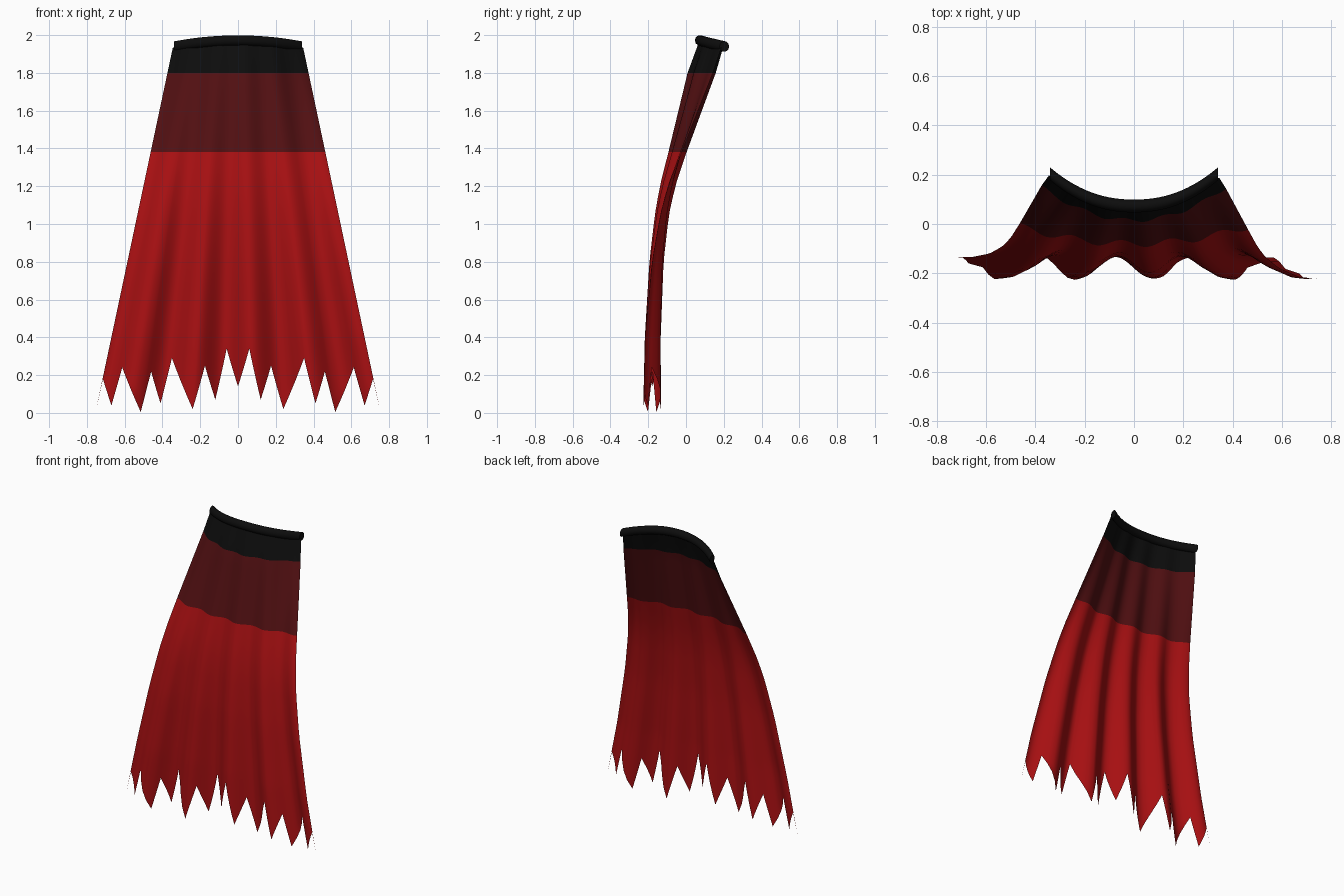
import bpy
import bmesh
import math

cube = bpy.data.objects.get("Cube")
if cube:
    bpy.data.objects.remove(cube)


def material(name, rgb):
    m = bpy.data.materials.new(name)
    m.use_nodes = True
    m.diffuse_color = (*rgb, 1)
    m.node_tree.nodes["Principled BSDF"].inputs["Base Color"].default_value = (*rgb, 1)
    return m


BLACK = material("black", (0.004, 0.004, 0.004))
DARK = material("dark red", (0.085, 0.005, 0.006))
RED = material("bright red", (0.39, 0.005, 0.006))


def lerp_table(table, t):
    """Linear lookup in a list of rows sorted by falling first value."""
    for a, b in zip(table, table[1:]):
        if t >= b[0]:
            f = min(1, max(0, (a[0] - t) / (a[0] - b[0])))
            return [p + (q - p) * f for p, q in zip(a[1:], b[1:])]
    return table[-1][1:]


def add_object(name, bm, materials):
    mesh = bpy.data.meshes.new(name)
    bm.to_mesh(mesh)
    bm.free()
    for m in materials:
        mesh.materials.append(m)
    obj = bpy.data.objects.new(name, mesh)
    bpy.context.collection.objects.link(obj)
    bpy.ops.object.select_all(action="DESELECT")
    obj.select_set(True)
    bpy.context.view_layer.objects.active = obj
    bpy.ops.object.shade_smooth_by_angle(angle=math.radians(50))
    return obj


# Hanging cloth: height -> middle y, bow of the sides, pleat depth
SHAPE = [
    (1.96, 0.07, 0.13, 0.004),
    (1.8, 0.015, 0.135, 0.008),
    (1.38, -0.08, 0.07, 0.014),
    (1.2, -0.12, 0.045, 0.019),
    (1.05, -0.142, 0.03, 0.023),
    (0.8, -0.163, 0.014, 0.031),
    (0.4, -0.176, 0.0, 0.042),
    (0.0, -0.18, 0.0, 0.047),
]


def half_width(z):
    return 0.755 - 0.212 * z


def cloth_point(u, z):
    mid, bow, depth = lerp_table(SHAPE, z)
    pleat = math.cos(math.tau * (u - 0.107) / 0.433)
    return (u * half_width(z), mid + bow * u * u - depth * pleat, z)


# Ragged hem, one half: alternating tips and notches as x, z
HEM = [(0, 0.14), (0.06, 0.34), (0.12, 0.07), (0.175, 0.25), (0.24, 0.02),
       (0.35, 0.29), (0.41, 0.05), (0.46, 0.22), (0.515, 0.005), (0.613, 0.24),
       (0.67, 0.04), (0.715, 0.18), (0.752, 0.015)]
half = [(x / half_width(z), z) for x, z in HEM]
hem = [(-u, z) for u, z in reversed(half[1:])] + half

SUB = 4
columns = []
for (u0, z0), (u1, z1) in zip(hem, hem[1:]):
    columns += [(u0 + (u1 - u0) * k / SUB, z0 + (z1 - z0) * k / SUB) for k in range(SUB)]
columns.append(hem[-1])


def spaced(a, b, n):
    return [a + (b - a) * k / n for k in range(n)]


rows = spaced(1.96, 1.8, 2) + spaced(1.8, 1.38, 5) + spaced(1.38, 0.45, 12) + [0.45]
TAIL = 6

bm = bmesh.new()
grid = []
for u, bottom in columns:
    heights = rows + [0.45 + (bottom - 0.45) * (k + 1) / TAIL for k in range(TAIL)]
    heights[0] -= 0.025 * u * u
    grid.append([bm.verts.new(cloth_point(u, z)) for z in heights])
for left, right in zip(grid, grid[1:]):
    for k in range(len(left) - 1):
        f = bm.faces.new((left[k], left[k + 1], right[k + 1], right[k]))
        z = f.calc_center_median().z
        f.material_index = 0 if z > 1.8 else 1 if z > 1.38 else 2
add_object("cape_cloth", bm, [BLACK, DARK, RED])

# Rolled collar: rounded section swept along the bowed top edge
bm = bmesh.new()
SIDES, STEPS = 10, 28
rings = []
for i in range(STEPS + 1):
    u = -1 + 2 * i / STEPS
    cy = 0.073 + 0.13 * abs(u) ** 2.2
    cz = 1.972 - 0.032 * u * u
    rings.append([bm.verts.new((0.34 * u,
                                cy + 0.026 * math.cos(math.tau * k / SIDES),
                                cz + 0.028 * math.sin(math.tau * k / SIDES)))
                  for k in range(SIDES)])
for a, b in zip(rings, rings[1:]):
    for k in range(SIDES):
        n = (k + 1) % SIDES
        bm.faces.new((a[k], a[n], b[n], b[k]))
bm.faces.new(rings[0])
bm.faces.new(rings[-1])
bmesh.ops.recalc_face_normals(bm, faces=bm.faces)
add_object("collar", bm, [BLACK])
